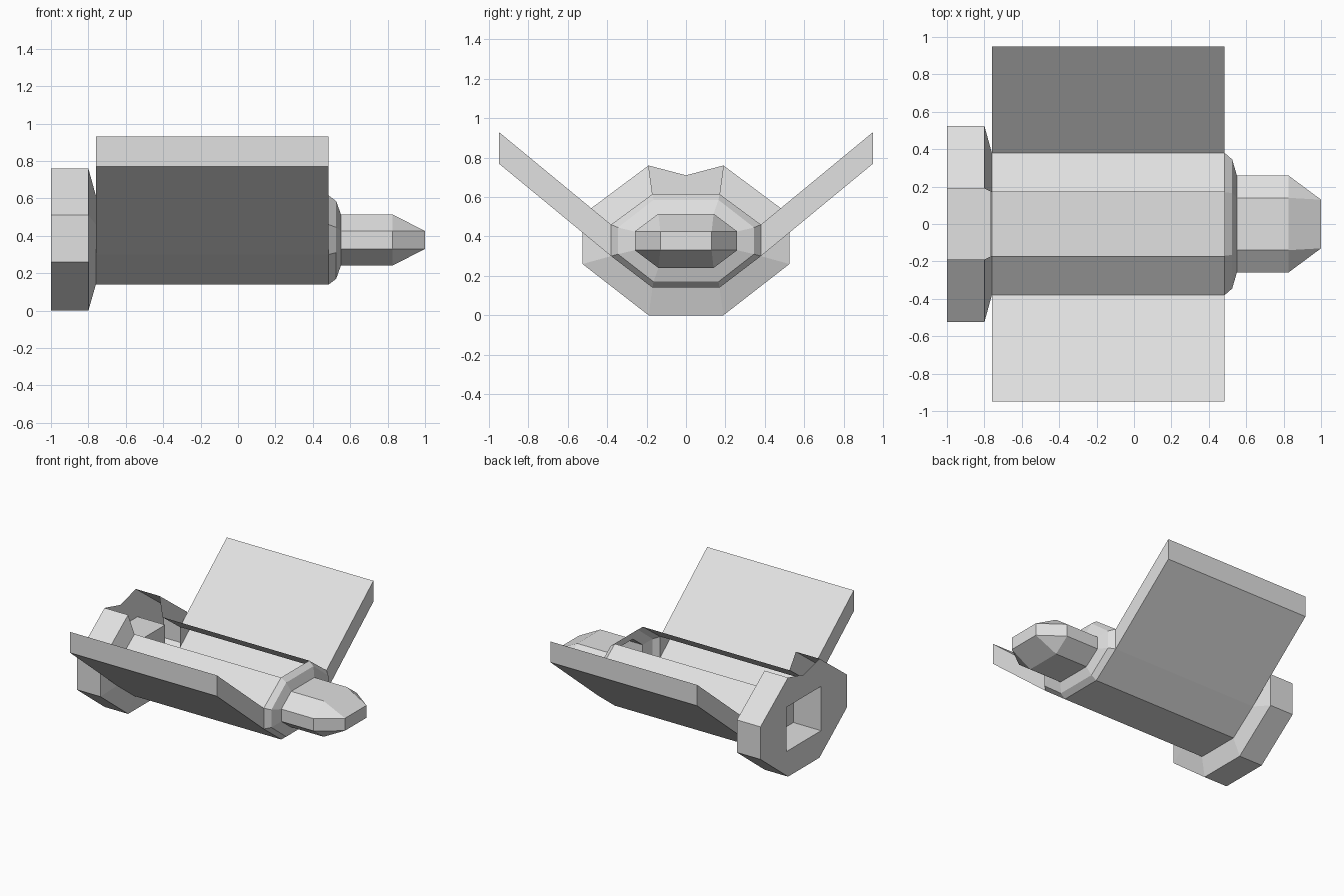
import bpy
import bmesh

cube = bpy.data.objects.get("Cube")
if cube:
    bpy.data.objects.remove(cube, do_unlink=True)

grey = bpy.data.materials.new("light_grey")
grey.use_nodes = True
colour = (0.75, 0.75, 0.75, 1)
grey.diffuse_color = colour
grey.node_tree.nodes["Principled BSDF"].inputs["Base Color"].default_value = colour

TOP, SIDES = 7, (1, 5)


def finish(name, bm, mirror=False):
    mesh = bpy.data.meshes.new(name)
    bm.to_mesh(mesh)
    bm.free()
    mesh.materials.append(grey)
    obj = bpy.data.objects.new(name, mesh)
    bpy.context.collection.objects.link(obj)
    if mirror:
        mod = obj.modifiers.new("mirror", 'MIRROR')
        mod.use_axis = (False, True, False)
    return obj


def octagon(bm, x, inner, outer, bottom, low, high, top):
    """Eight-sided cross-section, starting at the upper +y corner."""
    half = [(inner, top), (outer, high), (outer, low), (inner, bottom)]
    points = half + [(-y, z) for y, z in reversed(half)]
    return [bm.verts.new((x, y, z)) for y, z in points]


def hull(name, sections, skip=(), cap=False):
    """Skin of flat panels between sections, leaving out the skipped strips."""
    bm = bmesh.new()
    rings = [octagon(bm, *s) for s in sections]
    for a, b in zip(rings, rings[1:]):
        for i in range(8):
            if i not in skip:
                j = (i + 1) % 8
                bm.faces.new((a[i], b[i], b[j], a[j]))
    if cap:
        bm.faces.new(list(reversed(rings[-1])))
        bmesh.ops.remove_doubles(bm, verts=bm.verts[:], dist=0.001)
    return finish(name, bm)


# Cross-sections along the length: x, half-widths, heights
collar_back = (-1.0, 0.19, 0.525, 0.0, 0.26, 0.51, 0.76)
collar_front = (-0.8, *collar_back[1:])
body_back = (-0.76, 0.17, 0.38, 0.14, 0.30, 0.46, 0.615)
body_front = (0.485, *body_back[1:])
shoulder = (0.525, 0.165, 0.345, 0.17, 0.31, 0.445, 0.585)
nose_back = (0.55, 0.14, 0.26, 0.24, 0.33, 0.425, 0.515)
nose_front = (0.825, *nose_back[1:])
nose_tip = (1.0, 0.13, 0.13, 0.33, 0.33, 0.425, 0.425)

# Hollow rear collar and body, open along the top
hull("rear_collar", [collar_back, collar_front, body_back], skip=(TOP,))
hull("body", [body_back, body_front], skip=(TOP, *SIDES))
hull("front_shoulder", [body_front, shoulder, nose_back])
hull("nose", [nose_back, nose_front, nose_tip], cap=True)

# Rear plate, notched at the top, around the socket opening
bm = bmesh.new()
outline = [(0, 0.71), (0.19, 0.76), (0.525, 0.51), (0.525, 0.26), (0.19, 0),
           (0, 0), (0, 0.2), (0.21, 0.2), (0.21, 0.54), (0, 0.54)]
bm.faces.new([bm.verts.new((-1, y, z)) for y, z in reversed(outline)])
bm.normal_update()
if bm.faces[:][0].normal.x > 0:
    bmesh.ops.reverse_faces(bm, faces=bm.faces[:])
finish("rear_plate", bm, mirror=True)

# Square socket sunk into the collar, open at the back
bm = bmesh.new()
bmesh.ops.create_cube(bm, size=1)
for v in bm.verts:
    v.co = (-0.8825 + v.co.x * 0.235, v.co.y * 0.42, 0.37 + v.co.z * 0.34)
bm.normal_update()
back = [f for f in bm.faces if f.normal.x < -0.9]
bmesh.ops.delete(bm, geom=back, context='FACES_ONLY')
bmesh.ops.reverse_faces(bm, faces=bm.faces[:])
finish("rear_socket", bm)

# Raised side wings, hollow and open to the body at the root
bm = bmesh.new()
profile = [(0.38, 0.30), (0.95, 0.77), (0.95, 0.93), (0.38, 0.46)]
end = bm.faces.new([bm.verts.new((body_back[0], y, z)) for y, z in profile])
length = body_front[0] - body_back[0]
grown = bmesh.ops.extrude_face_region(bm, geom=[end], use_keep_orig=True)
moved = [g for g in grown["geom"] if isinstance(g, bmesh.types.BMVert)]
bmesh.ops.translate(bm, verts=moved, vec=(length, 0, 0))
bmesh.ops.recalc_face_normals(bm, faces=bm.faces[:])
bm.normal_update()
root = [f for f in bm.faces if f.normal.y < -0.9]
bmesh.ops.delete(bm, geom=root, context='FACES_ONLY')
finish("side_wings", bm, mirror=True)
